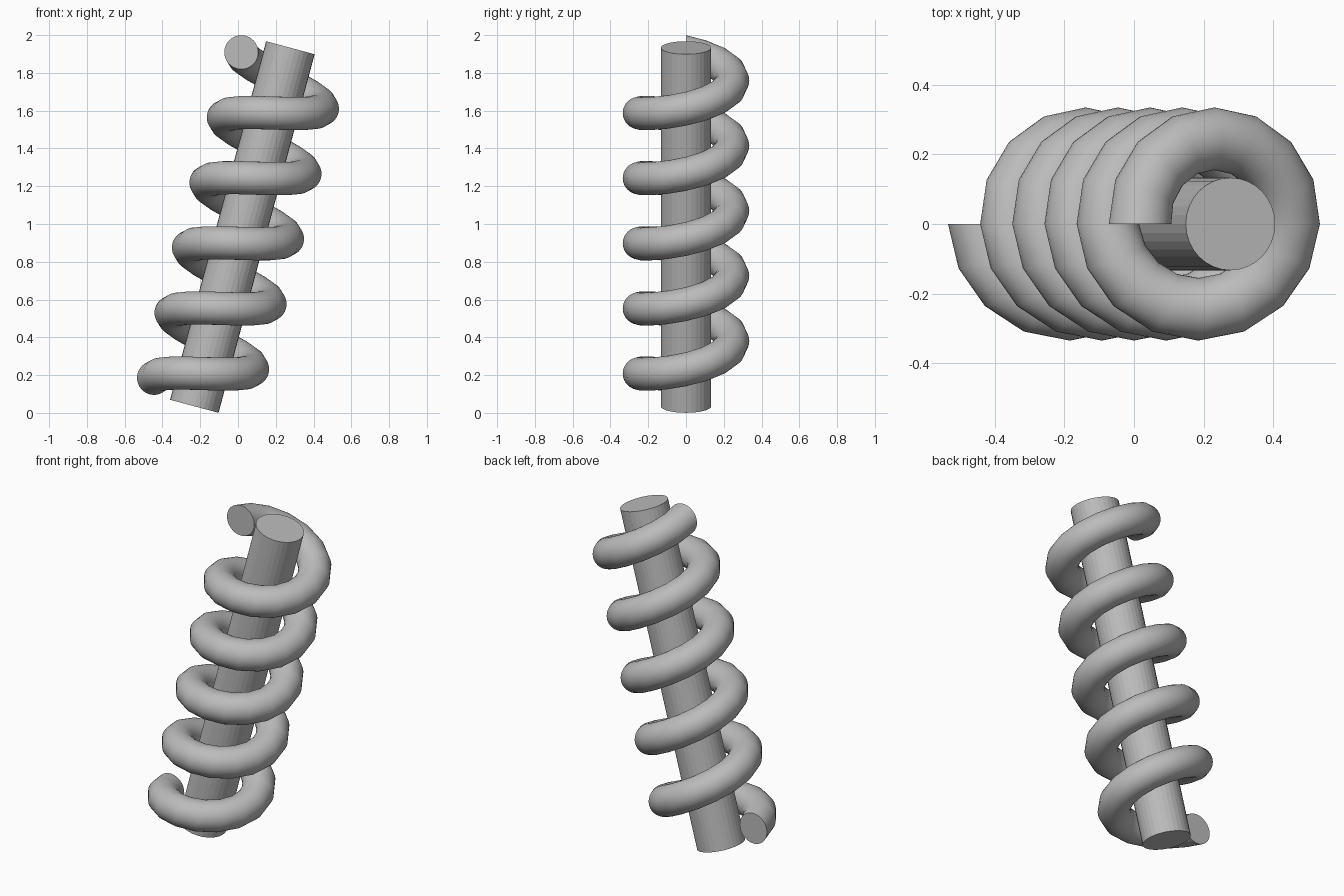
import bpy, bmesh, math
from mathutils import Matrix, Vector

if "Cube" in bpy.data.objects:
    bpy.data.objects.remove(bpy.data.objects["Cube"])

TILT = math.radians(15)
PLACE = Matrix.Translation((0.023, 0, 0.984)) @ Matrix.Rotation(TILT, 4, 'Y')

grey = bpy.data.materials.new("plain grey")
grey.diffuse_color = (0.5, 0.5, 0.5, 1)
grey.use_nodes = True
grey.node_tree.nodes["Principled BSDF"].inputs["Base Color"].default_value = grey.diffuse_color


def make_object(name, bm):
    bmesh.ops.recalc_face_normals(bm, faces=bm.faces)
    bm.transform(PLACE)
    mesh = bpy.data.meshes.new(name)
    bm.to_mesh(mesh)
    bm.free()
    mesh.materials.append(grey)
    obj = bpy.data.objects.new(name, mesh)
    bpy.context.collection.objects.link(obj)
    return obj


# Central rod: flat-sided cylinder
bm = bmesh.new()
bmesh.ops.create_cone(bm, cap_ends=True, segments=32, radius1=0.133,
                      radius2=0.133, depth=1.965)
make_object("rod", bm)

# Coil: round section swept in radial planes, 16 steps per turn
TURNS, STEPS, SIDES = 5, 16, 32
RADIUS, TUBE, PITCH = 0.245, 0.09, 0.357
bm = bmesh.new()
rings = []
for i in range(TURNS * STEPS + 1):
    a = math.pi + math.tau * i / STEPS
    height = PITCH * (i / STEPS - TURNS / 2)
    ring = []
    for k in range(SIDES):
        t = math.tau * k / SIDES
        r = RADIUS + TUBE * math.cos(t)
        ring.append(bm.verts.new(Vector((r * math.cos(a), r * math.sin(a),
                                         height + TUBE * math.sin(t)))))
    rings.append(ring)
for lower, upper in zip(rings, rings[1:]):
    for k in range(SIDES):
        n = (k + 1) % SIDES
        bm.faces.new((lower[k], lower[n], upper[n], upper[k]))
# Flat end caps
bm.faces.new(rings[0])
bm.faces.new(rings[-1])
coil = make_object("coil", bm)

# Smooth coil with crisp end caps
bpy.context.view_layer.objects.active = coil
coil.select_set(True)
bpy.ops.object.shade_smooth_by_angle(angle=math.radians(40))
